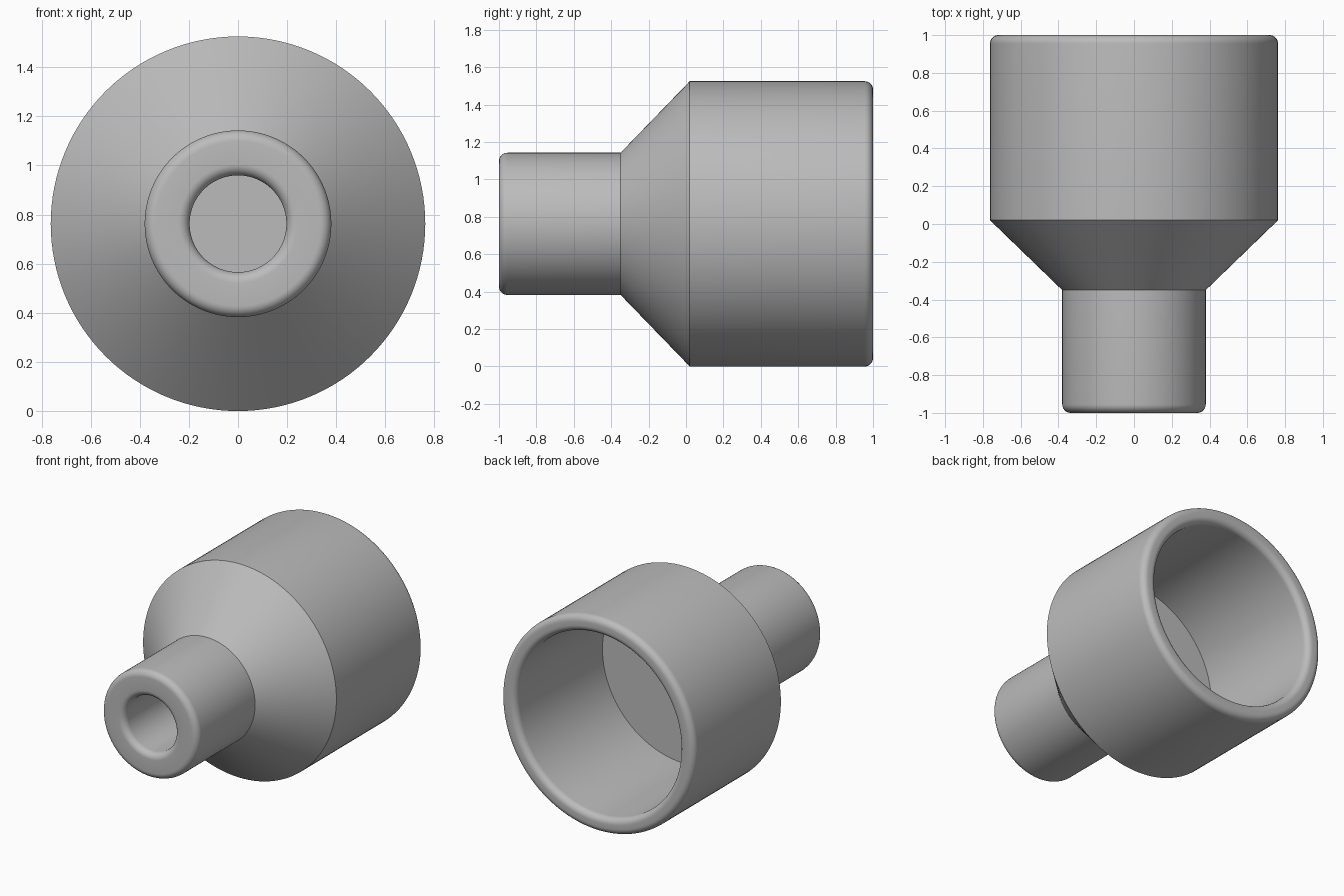
import bpy
import bmesh
import math
from mathutils import Vector, Matrix

cube = bpy.data.objects.get("Cube")
if cube:
    bpy.data.objects.remove(cube, do_unlink=True)

OUTER, NECK = 0.7625, 0.38       # outside radii
SOCKET, BORE = 0.645, 0.197      # inside radii
FILLET = 0.045
SEGMENTS = 128


def rounded(center_r, center_y, start, end, steps=8):
    """Points of a rounded rim edge, angles in degrees."""
    angles = [math.radians(start + (end - start) * i / steps) for i in range(steps + 1)]
    return [(center_r + FILLET * math.cos(a), center_y + FILLET * math.sin(a)) for a in angles]


# Half section (radius, y): blind front bore, neck, cone, body, blind rear socket
front, back = -1 + FILLET, 1 - FILLET
profile = [(0, -0.35), (BORE, -0.35)]
profile += rounded(BORE + FILLET, front, 180, 270)
profile += rounded(NECK - FILLET, front, 270, 360)
profile += [(NECK, -0.35), (OUTER, 0.02)]
profile += rounded(OUTER - FILLET, back, 0, 90)
profile += rounded(SOCKET + FILLET, back, 90, 180)
profile += [(SOCKET, 0.02), (0, 0.02)]

# Turn the section around the y axis
bm = bmesh.new()
verts = [bm.verts.new((r, y, 0)) for r, y in profile]
edges = [bm.edges.new(pair) for pair in zip(verts, verts[1:])]
bmesh.ops.spin(bm, geom=verts + edges, cent=(0, 0, 0), axis=(0, 1, 0),
               angle=math.tau, steps=SEGMENTS, use_duplicate=False)
bmesh.ops.remove_doubles(bm, verts=bm.verts, dist=0.0001)
bmesh.ops.recalc_face_normals(bm, faces=bm.faces)
bmesh.ops.transform(bm, matrix=Matrix.Translation(Vector((0, 0, OUTER))), verts=bm.verts)

mesh = bpy.data.meshes.new("reducer_fitting")
bm.to_mesh(mesh)
bm.free()
fitting = bpy.data.objects.new("reducer_fitting", mesh)
bpy.context.collection.objects.link(fitting)

# Plain grey
grey = bpy.data.materials.new("plain_grey")
grey.use_nodes = True
color = (0.5, 0.5, 0.5, 1)
grey.diffuse_color = color
grey.node_tree.nodes["Principled BSDF"].inputs["Base Color"].default_value = color
mesh.materials.append(grey)

# Smooth curved walls, keep the cone and floor edges crisp
bpy.ops.object.select_all(action='DESELECT')
fitting.select_set(True)
bpy.context.view_layer.objects.active = fitting
bpy.ops.object.shade_smooth_by_angle(angle=math.radians(30))
